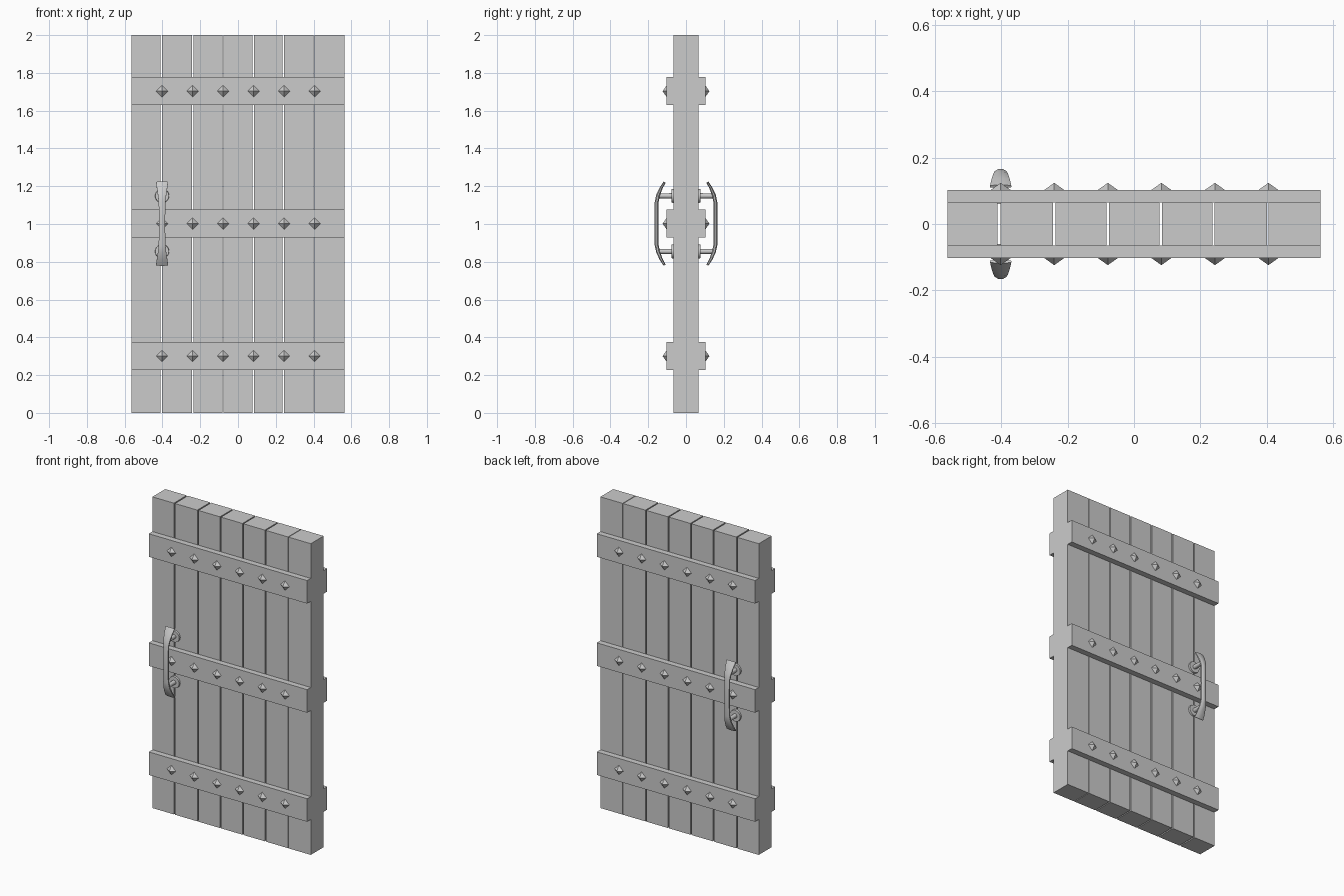
import bpy, bmesh
from math import pi, cos, sin
from mathutils import Matrix, Vector

if "Cube" in bpy.data.objects:
    bpy.data.objects.remove(bpy.data.objects["Cube"])


def make(name, bm, smooth=False):
    bmesh.ops.recalc_face_normals(bm, faces=bm.faces)
    me = bpy.data.meshes.new(name)
    bm.to_mesh(me)
    bm.free()
    ob = bpy.data.objects.new(name, me)
    bpy.context.collection.objects.link(ob)
    if smooth:
        bpy.ops.object.select_all(action='DESELECT')
        ob.select_set(True)
        bpy.context.view_layer.objects.active = ob
        bpy.ops.object.shade_smooth_by_angle(angle=pi / 5)
    return ob


def box(name, x0, x1, y0, y1, z0, z1):
    bm = bmesh.new()
    m = Matrix.Translation(((x0 + x1) / 2, (y0 + y1) / 2, (z0 + z1) / 2))
    bmesh.ops.create_cube(bm, size=1, matrix=m @ Matrix.Diagonal((x1 - x0, y1 - y0, z1 - z0, 1)))
    return make(name, bm)


def cone(bm, x, z, side, y0, y1, r0, r1, n):
    # round part standing out of the door along y, from y0 to y1
    m = Matrix.Translation((x, side * (y0 + y1) / 2, z)) @ Matrix.Rotation(-side * pi / 2, 4, 'X')
    bmesh.ops.create_cone(bm, cap_ends=True, segments=n, radius1=r0, radius2=r1,
                          depth=y1 - y0, matrix=m)


W, PLANK_Y, BAR_Y = 0.563, 0.065, 0.102
HANDLE_X, MID_Z = -0.402, 1.002

# vertical planks with open gaps
edges = [(-W, -.411), (-.403, -.244), (-.236, -.083), (-.076, .077),
         (.084, .236), (.243, .401), (.405, W)]
for i, (a, b) in enumerate(edges):
    box(f"plank_{i + 1}", a, b, -PLANK_Y, PLANK_Y, 0, 2)

for side, label in ((-1, "front"), (1, "back")):
    for level, z in (("lower", .301), ("middle", MID_Z), ("upper", 1.703)):
        # cross bars
        y0, y1 = sorted((side * PLANK_Y, side * BAR_Y))
        box(f"{label}_{level}_bar", -W, W, y0, y1, z - .074, z + .074)
        # pyramid studs
        bm = bmesh.new()
        for i in range(6):
            cone(bm, HANDLE_X + i * .1615, z, side, BAR_Y, .124, .031, 0, 4)
        bmesh.ops.remove_doubles(bm, verts=bm.verts, dist=1e-5)
        make(f"{label}_{level}_studs", bm)

    # handle grip: octagonal section swept along a bowed path (dz, y, half width, half thickness)
    half = [(.220, .113, .032, .006), (.190, .131, .028, .008), (.150, .148, .022, .010),
            (.115, .155, .018, .0105)]
    path = half + [(0, .155, .016, .0105)] + [(-d, y, w, t) for d, y, w, t in reversed(half)]
    bm = bmesh.new()
    rings = []
    for i, (d, y, w, t) in enumerate(path):
        p, q = path[max(i - 1, 0)], path[min(i + 1, len(path) - 1)]
        tan = Vector((0, q[1] - p[1], q[0] - p[0])).normalized()
        nrm = Vector((0, tan.z, -tan.y))
        ring = []
        for k in range(8):
            a = (k + .5) * pi / 4
            v = Vector((HANDLE_X + w * cos(a) / cos(pi / 8), y, MID_Z + d))
            v += nrm * t * sin(a) / cos(pi / 8)
            ring.append(bm.verts.new((v.x, side * v.y, v.z)))
        rings.append(ring)
    for a, b in zip(rings, rings[1:]):
        for k in range(8):
            bm.faces.new((a[k], a[(k + 1) % 8], b[(k + 1) % 8], b[k]))
    bm.faces.new(rings[0])
    bm.faces.new(rings[-1])
    make(f"{label}_handle_grip", bm, True)

    # handle posts and round base plates
    bm = bmesh.new()
    for dz in (-.147, .147):
        cone(bm, HANDLE_X, MID_Z + dz, side, .060, .076, .038, .036, 20)
        cone(bm, HANDLE_X, MID_Z + dz, side, .074, .148, .014, .013, 16)
    make(f"{label}_handle_posts", bm, True)
